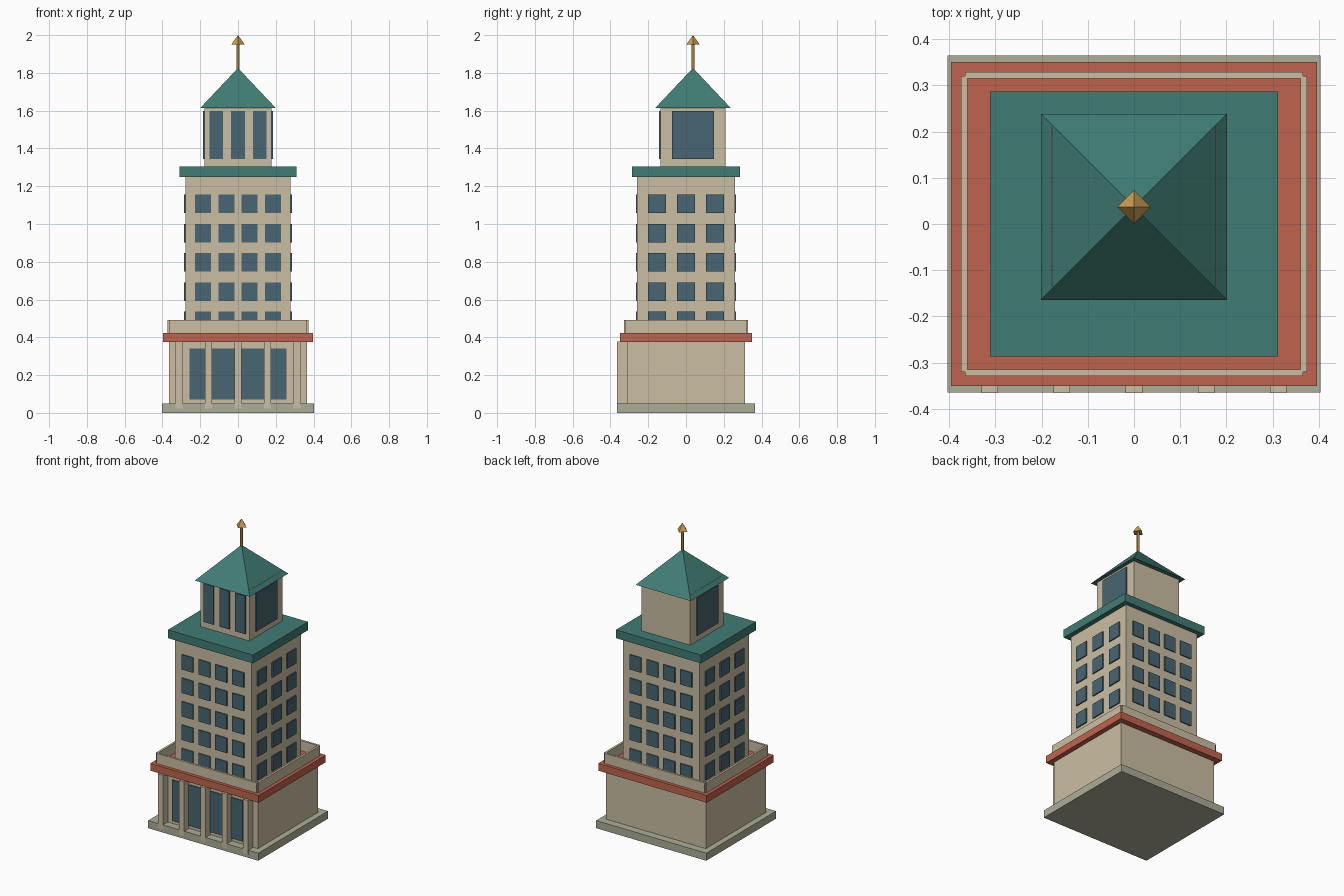
import bpy, math

if "Cube" in bpy.data.objects:
    bpy.data.objects.remove(bpy.data.objects["Cube"])


def material(name, r, g, b):
    def lin(c):
        c /= 255
        return c / 12.92 if c <= 0.04045 else ((c + 0.055) / 1.055) ** 2.4
    m = bpy.data.materials.new(name)
    m.diffuse_color = (lin(r), lin(g), lin(b), 1)
    m.use_nodes = True
    m.node_tree.nodes["Principled BSDF"].inputs["Base Color"].default_value = m.diffuse_color
    return m


STONE = material("beige_stone", 203, 191, 162)
GREY = material("grey_stone", 174, 174, 152)
RED = material("terracotta_red", 192, 100, 78)
TEAL = material("teal_roof", 64, 125, 117)
GLASS = material("blue_glass", 71, 102, 115)
GOLD = material("gold", 205, 160, 80)


def box(name, mat, x0, x1, y0, y1, z0, z1):
    """Axis-aligned box given by its extents."""
    v = [(x, y, z) for x in (x0, x1) for y in (y0, y1) for z in (z0, z1)]
    f = [(0, 1, 3, 2), (4, 6, 7, 5), (0, 4, 5, 1),
         (2, 3, 7, 6), (0, 2, 6, 4), (1, 5, 7, 3)]
    me = bpy.data.meshes.new(name)
    me.from_pydata(v, [], f)
    me.materials.append(mat)
    ob = bpy.data.objects.new(name, me)
    bpy.context.collection.objects.link(ob)
    return ob


def cone(name, mat, n, r0, r1, y, z0, z1, turn=0):
    bpy.ops.mesh.primitive_cone_add(vertices=n, radius1=r0, radius2=r1, depth=z1 - z0,
                                    location=(0, y, (z0 + z1) / 2), rotation=(0, 0, turn))
    ob = bpy.context.object
    ob.name = name
    ob.data.materials.append(mat)
    return ob


# Plinth and ground floor
box("plinth", GREY, -0.403, 0.403, -0.364, 0.364, 0, 0.05)
box("ground_floor", STONE, -0.364, 0.364, -0.313, 0.313, 0.05, 0.378)
box("lobby_glass", GLASS, -0.258, 0.258, -0.32, -0.312, 0.07, 0.34)
for i in range(5):
    x = (i - 2) * 0.156
    box("entrance_column", STONE, x - 0.018, x + 0.018, -0.3655, -0.312, 0.022, 0.378)

# Red band and hollow parapet
box("red_band", RED, -0.396, 0.396, -0.35, 0.35, 0.376, 0.424)
for s in (-1, 1):
    ya, yb = sorted((s * 0.315, s * 0.329))
    box("parapet_long", STONE, -0.365, 0.365, ya, yb, 0.42, 0.491)
    xa, xb = sorted((s * 0.36, s * 0.374))
    box("parapet_side", STONE, xa, xb, -0.32, 0.32, 0.42, 0.491)

# Tower shaft with window grid on all four sides
box("tower", STONE, -0.279, 0.279, -0.259, 0.259, 0.42, 1.255)
for row in range(5):
    z = 0.487 + row * 0.155
    za, zb = z - 0.049, z + 0.049
    for s in (-1, 1):
        ya, yb = sorted((s * 0.258, s * 0.266))
        for i in range(4):
            x = (i - 1.5) * 0.1235
            box("tower_window", GLASS, x - 0.042, x + 0.042, ya, yb, za, zb)
        xa, xb = sorted((s * 0.278, s * 0.287))
        for i in range(3):
            y = (i - 1) * 0.153
            box("tower_side_window", GLASS, xa, xb, y - 0.047, y + 0.047, za, zb)

# Cornice
box("cornice", TEAL, -0.311, 0.311, -0.287, 0.287, 1.25, 1.305)

# Belfry, set slightly back
YC = 0.037
box("belfry", STONE, -0.178, 0.178, YC - 0.173, YC + 0.173, 1.30, 1.638)
for x in (-0.116, 0, 0.116):
    box("belfry_window", GLASS, x - 0.036, x + 0.036, YC - 0.18, YC - 0.172, 1.345, 1.597)
for s in (-1, 1):
    xa, xb = sorted((s * 0.177, s * 0.186))
    box("belfry_side_window", GLASS, xa, xb, YC - 0.11, YC + 0.11, 1.345, 1.597)

# Pyramid roof, rod and finial
cone("pyramid_roof", TEAL, 4, 0.201 * math.sqrt(2), 0, YC, 1.613, 1.826, math.pi / 4)
cone("spire_rod", GOLD, 6, 0.009, 0.009, YC, 1.80, 1.96)
cone("spire_finial", GOLD, 4, 0.036, 0, YC, 1.95, 2.0)
